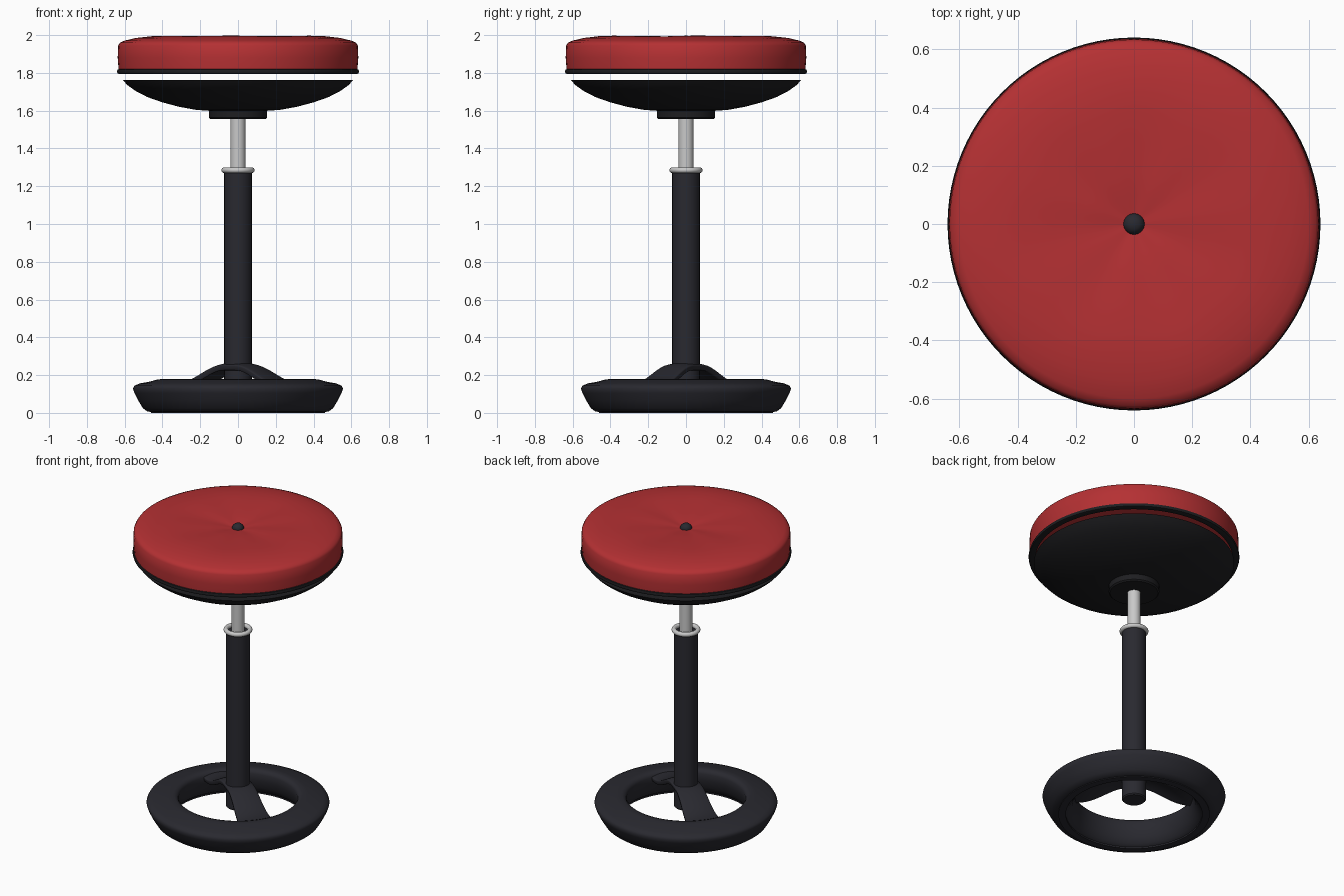
import bpy, bmesh, math

cube = bpy.data.objects.get("Cube")
if cube:
    bpy.data.objects.remove(cube, do_unlink=True)


def material(name, color, rough=0.6):
    m = bpy.data.materials.new(name)
    m.use_nodes = True
    m.diffuse_color = (*color, 1)
    bsdf = m.node_tree.nodes["Principled BSDF"]
    bsdf.inputs["Base Color"].default_value = (*color, 1)
    bsdf.inputs["Roughness"].default_value = rough
    return m


RED = material("red fabric", (0.46, 0.03, 0.033))
DARK = material("dark grey plastic", (0.022, 0.022, 0.029))
BLACK = material("black shell", (0.013, 0.013, 0.015))
STEEL = material("light steel", (0.58, 0.58, 0.58), 0.4)


def finish(bm, name, mat, angle=40):
    bmesh.ops.recalc_face_normals(bm, faces=bm.faces)
    mesh = bpy.data.meshes.new(name)
    bm.to_mesh(mesh)
    bm.free()
    mesh.materials.append(mat)
    obj = bpy.data.objects.new(name, mesh)
    bpy.context.collection.objects.link(obj)
    bpy.ops.object.select_all(action="DESELECT")
    obj.select_set(True)
    bpy.context.view_layer.objects.active = obj
    bpy.ops.object.shade_smooth_by_angle(angle=math.radians(angle))
    return obj


def lathe(name, profile, mat, closed=False, steps=96, angle=40, shape=None):
    """Spin a (radius, height) profile around the z axis."""
    bm = bmesh.new()
    verts = [bm.verts.new((r, 0, z)) for r, z in profile]
    pairs = list(zip(verts, verts[1:]))
    if closed:
        pairs.append((verts[-1], verts[0]))
    edges = [bm.edges.new(p) for p in pairs]
    bmesh.ops.spin(bm, geom=verts + edges, cent=(0, 0, 0), axis=(0, 0, 1),
                   angle=math.tau, steps=steps)
    bmesh.ops.remove_doubles(bm, verts=bm.verts, dist=0.0005)
    if shape:
        for v in bm.verts:
            v.co.z += shape(v.co)
    return finish(bm, name, mat, angle)


def circle(r, z, rad, n=14):
    return [(r + rad * math.cos(i * math.tau / n), z + rad * math.sin(i * math.tau / n))
            for i in range(n)]


# Upholstered cushion with faint gathers running out from the button
def gathers(co):
    r = math.hypot(co.x, co.y)
    if co.z < 1.95 or r > 0.5:
        return 0
    a = math.atan2(co.y, co.x)
    fade = math.sin(math.pi * r / 0.5)
    return 0.003 * fade * math.sin(5 * a + 0.6) * math.cos(2 * a)


lathe("seat_cushion",
      [(0, 1.805), (0.61, 1.805), (0.632, 1.815), (0.637, 1.88), (0.634, 1.945),
       (0.625, 1.96), (0.6, 1.971), (0.54, 1.985), (0.46, 1.994), (0.38, 1.995),
       (0.28, 1.99), (0.18, 1.984), (0.1, 1.978), (0.04, 1.968), (0, 1.965)],
      RED, shape=gathers)

# Button, piping and shell
lathe("seat_button", [(0, 1.955), (0.036, 1.96), (0.036, 1.972), (0.031, 1.985),
                      (0.018, 1.995), (0, 1.998)], DARK, steps=32, angle=60)
lathe("seat_piping", [(0.6, 1.797), (0.628, 1.794), (0.638, 1.798), (0.641, 1.807),
                      (0.638, 1.817), (0.628, 1.822), (0.6, 1.82)], BLACK, closed=True)
lathe("seat_shell",
      [(0, 1.763), (0.6, 1.763), (0.61, 1.762), (0.585, 1.735), (0.545, 1.706),
       (0.48, 1.672), (0.4, 1.644), (0.31, 1.62), (0.22, 1.604), (0.12, 1.597),
       (0, 1.595)], BLACK)
lathe("seat_hub", [(0, 1.555), (0.145, 1.555), (0.154, 1.563), (0.154, 1.61),
                   (0, 1.61)], BLACK, steps=64)

# Gas lift column
lathe("lift_rod", [(0, 1.2), (0.04, 1.2), (0.04, 1.57), (0, 1.57)], STEEL, steps=48)
lathe("column_collar", circle(0.073, 1.285, 0.015), STEEL, closed=True, steps=64, angle=80)
lathe("column_tube", [(0, 0.1), (0.066, 0.1), (0.073, 0.107), (0.073, 1.277),
                      (0, 1.277)], DARK, steps=48)

# Rounded floor ring
lathe("base_ring",
      [(0.45, 0.003), (0.48, 0.008), (0.503, 0.024), (0.528, 0.065), (0.548, 0.105),
       (0.556, 0.128), (0.548, 0.144), (0.52, 0.156), (0.47, 0.165), (0.425, 0.177),
       (0.39, 0.18), (0.37, 0.173), (0.36, 0.155), (0.362, 0.11), (0.375, 0.06),
       (0.395, 0.025), (0.42, 0.006)], DARK, closed=True, angle=60)

lathe("floor_pad", [(0.415, 0.01), (0.415, 0), (0.46, 0), (0.46, 0.01)], DARK, closed=True)

# Arched strap that joins the ring to the column
LENGTH, ROWS, COLS = 0.39, 33, 9
bm = bmesh.new()
bmesh.ops.create_grid(bm, x_segments=ROWS, y_segments=COLS, size=1)
for v in bm.verts:
    t, s = v.co.x, v.co.y
    rise = 0.5 + 0.5 * math.cos(math.pi * min(1, max(0, abs(t) - 0.1) / 0.75))
    half_width = 0.085 + 0.03 * t * t
    z = 0.168 + 0.097 * rise - 0.012 * s * s
    v.co = (t * LENGTH, s * half_width, z)
strap = finish(bm, "base_strap", DARK)
strap.rotation_euler.z = math.radians(-37)
thick = strap.modifiers.new("thickness", "SOLIDIFY")
thick.thickness = 0.03
thick.offset = -1
bevel = strap.modifiers.new("soft_edges", "BEVEL")
bevel.width = 0.006
bevel.segments = 2
bevel.limit_method = "ANGLE"
